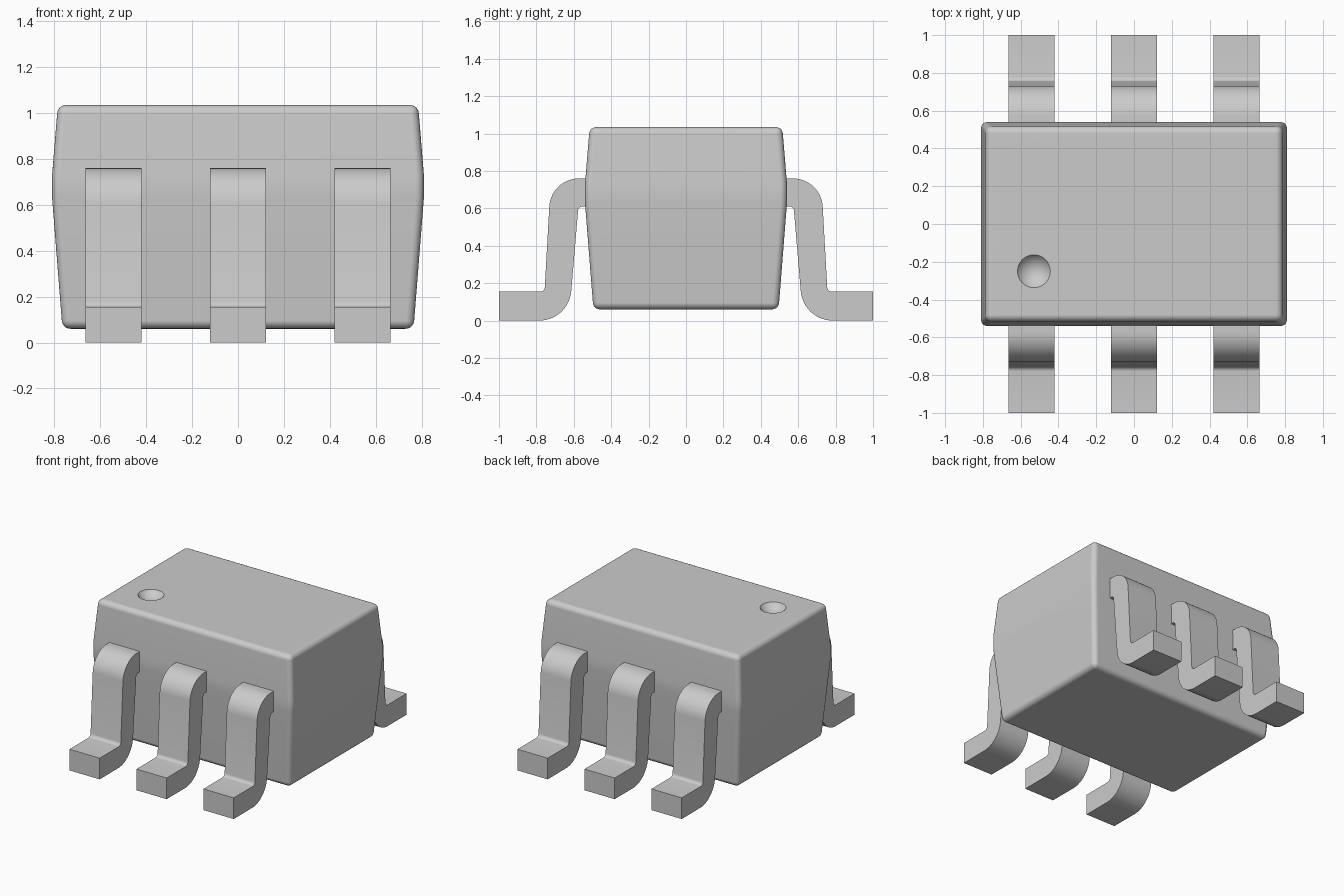
import bpy, bmesh
from math import sin, cos, radians
from mathutils import Matrix, Vector

cube = bpy.data.objects.get("Cube")
if cube:
    bpy.data.objects.remove(cube)

grey = bpy.data.materials.new("neutral grey")
grey.use_nodes = True
COLOUR = (0.6, 0.6, 0.6, 1)
grey.diffuse_color = COLOUR
grey.node_tree.nodes["Principled BSDF"].inputs["Base Color"].default_value = COLOUR


def make_object(name, bm):
    bmesh.ops.recalc_face_normals(bm, faces=bm.faces)
    mesh = bpy.data.meshes.new(name)
    bm.to_mesh(mesh)
    bm.free()
    mesh.materials.append(grey)
    obj = bpy.data.objects.new(name, mesh)
    bpy.context.collection.objects.link(obj)
    return obj


def activate(obj):
    bpy.ops.object.select_all(action='DESELECT')
    obj.select_set(True)
    bpy.context.view_layer.objects.active = obj


# Package body: stacked rectangles tapering away from a middle belt
sections = [(0.06, 0.765, 0.495), (0.63, 0.81, 0.54),
            (0.73, 0.81, 0.54), (1.035, 0.785, 0.515)]
bm = bmesh.new()
rings = [[bm.verts.new((sx * hx, sy * hy, z))
          for sx, sy in ((-1, -1), (1, -1), (1, 1), (-1, 1))]
         for z, hx, hy in sections]
bm.faces.new(rings[0])
bm.faces.new(rings[-1])
for low, high in zip(rings, rings[1:]):
    for i in range(4):
        j = (i + 1) % 4
        bm.faces.new((low[i], low[j], high[j], high[i]))
bmesh.ops.recalc_face_normals(bm, faces=bm.faces)
rounded = [e for e in bm.edges if e.calc_face_angle(0) > 0.7]
bmesh.ops.bevel(bm, geom=rounded, offset=0.035, segments=5, profile=0.5,
                affect='EDGES', clamp_overlap=True)
body = make_object("package_body", bm)

# Round pin-one dimple in the top
RADIUS, DEPTH = 0.087, 0.045
ball = (RADIUS ** 2 + DEPTH ** 2) / (2 * DEPTH)
bm = bmesh.new()
bmesh.ops.create_uvsphere(
    bm, u_segments=40, v_segments=48, radius=ball,
    matrix=Matrix.Translation((-0.53, -0.25, 1.035 - DEPTH + ball)))
cutter = make_object("dimple_cutter", bm)
cutter.hide_render = True
cut = body.modifiers.new("dimple", 'BOOLEAN')
cut.operation = 'DIFFERENCE'
cut.solver = 'EXACT'
cut.object = cutter
activate(body)
bpy.ops.object.modifier_apply(modifier=cut.name)
bpy.data.objects.remove(cutter)
bpy.ops.object.shade_smooth_by_angle(angle=radians(30))
body.modifiers.new("even_normals", 'WEIGHTED_NORMAL').keep_sharp = True


def arc(cy, cz, r, start, end, steps):
    angles = [radians(start + (end - start) * i / steps) for i in range(steps + 1)]
    return [(cy + r * cos(a), cz + r * sin(a)) for a in angles]


# Gull-wing lead profile, outer side first, then back along the inner side
profile = [(0.48, 0.76)]
profile += arc(0.573, 0.602, 0.158, 90, 4, 12)
profile += arc(0.78, 0.18, 0.025, 184, 270, 5)
profile += [(1, 0.155), (1, 0)]
profile += arc(0.785, 0.172, 0.172, 270, 184, 12)
profile += arc(0.555, 0.588, 0.022, 4, 90, 5)
profile += [(0.48, 0.61)]
WIDTH = 0.245

for side, sign in (("front", -1), ("back", 1)):
    for place, x in (("right", -0.543), ("middle", 0), ("left", 0.543)):
        bm = bmesh.new()
        face = bm.faces.new([bm.verts.new((x - WIDTH / 2, sign * y, z))
                             for y, z in profile])
        solid = bmesh.ops.extrude_face_region(bm, geom=[face], use_keep_orig=True)
        bmesh.ops.translate(bm, vec=Vector((WIDTH, 0, 0)),
                            verts=[v for v in solid["geom"]
                                   if isinstance(v, bmesh.types.BMVert)])
        lead = make_object(f"{side}_{place}_lead", bm)
        activate(lead)
        bpy.ops.object.shade_smooth_by_angle(angle=radians(30))
